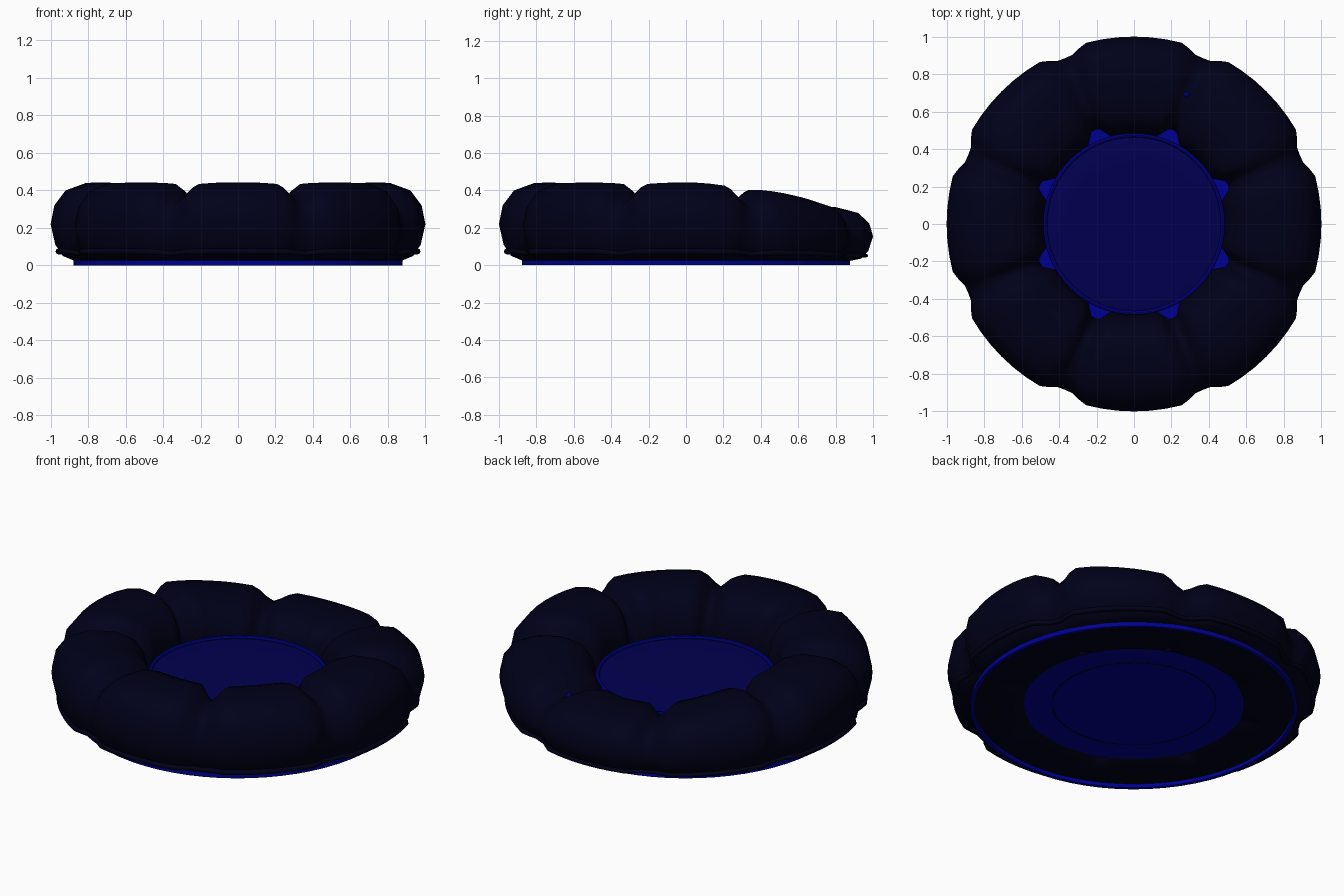
import bpy, bmesh, math
from math import sin, cos, pi, radians

if "Cube" in bpy.data.objects:
    bpy.data.objects.remove(bpy.data.objects["Cube"])


def material(name, rgb):
    m = bpy.data.materials.new(name)
    m.diffuse_color = (*rgb, 1)
    m.use_nodes = True
    m.node_tree.nodes["Principled BSDF"].inputs["Base Color"].default_value = m.diffuse_color
    return m


NAVY = material("dark navy fabric", (0.0, 0.0, 0.0095))
BLUE = material("deep blue cushion", (0.0, 0.0, 0.08))
TRIM = material("bright blue trim", (0.0, 0.0, 0.28))


def grid_object(name, rings, mat, angle=40, close_section=True):
    """Skin a closed loop of cross-sections."""
    bm = bmesh.new()
    rows = [[bm.verts.new(p) for p in ring] for ring in rings]
    n, k = len(rows), len(rows[0])
    for i in range(n):
        a, b = rows[i], rows[(i + 1) % n]
        for j in range(k if close_section else k - 1):
            q = (j + 1) % k
            bm.faces.new((a[j], b[j], b[q], a[q]))
    bmesh.ops.remove_doubles(bm, verts=bm.verts, dist=1e-5)
    bmesh.ops.recalc_face_normals(bm, faces=bm.faces)
    mesh = bpy.data.meshes.new(name)
    bm.to_mesh(mesh)
    bm.free()
    ob = bpy.data.objects.new(name, mesh)
    bpy.context.collection.objects.link(ob)
    mesh.materials.append(mat)
    bpy.ops.object.select_all(action='DESELECT')
    ob.select_set(True)
    bpy.context.view_layer.objects.active = ob
    bpy.ops.object.shade_smooth_by_angle(angle=radians(angle))
    return ob


def lathe(name, profile, mat, steps=64, closed=True):
    rings = []
    for i in range(steps):
        t = 2 * pi * i / steps
        rings.append([(r * cos(t), r * sin(t), z) for r, z in profile])
    return grid_object(name, rings, mat, close_section=closed)


def circle(r, z, rad, n=8):
    return [(r + rad * cos(2 * pi * j / n), z + rad * sin(2 * pi * j / n)) for j in range(n)]


def back_drop(t):
    """Height factor: the rim is lower at the back."""
    d = abs((t - pi / 2 + pi) % (2 * pi) - pi)
    return 0.85 - 0.15 * cos(2 * d) if d < pi / 2 else 1.0


# Half a lobe: angle from its middle, sideways pinch, downward pinch
half = [(0, 0, 0), (5, 0, 0), (10, 0, 0.02), (14.8, 0, 0.07), (17.5, 0.45, 0.28),
        (20, 0.93, 0.66), (22.5, 1, 1)]
lobe_stations = [(-a, s, d) for a, s, d in half[:0:-1]] + half[:-1]
stations = [(radians(lobe * 45 + a), s, d) for lobe in range(8) for a, s, d in lobe_stations]


def lobed(name, section):
    rings = []
    for t, side, down in stations:
        ring = []
        for r, z in section:
            rr, zz = r, z
            if z > 0.03:
                rr += (-0.042 if r > 0.735 else 0.06) * side * min(1, abs(r - 0.735) / 0.2)
                zz = (0.018 + (z - 0.018) * (1 - 0.2 * down)) * back_drop(t)
            ring.append((rr * cos(t), rr * sin(t), zz))
        rings.append(ring)
    return grid_object(name, rings, NAVY, 100)


# Padded rim
lobed("padded_rim", [
    (1.0, 0.22), (0.98, 0.32), (0.92, 0.40), (0.81, 0.44), (0.735, 0.442),
    (0.66, 0.44), (0.56, 0.40), (0.505, 0.32), (0.483, 0.22), (0.495, 0.12),
    (0.54, 0.055), (0.60, 0.018), (0.868, 0.022), (0.935, 0.05), (0.975, 0.11)])

# Thin cord around the foot of the rim
lobed("rim_piping", circle(0.958, 0.074, 0.016))

# Base pan with a raised lip underneath
lathe("base_pan", [(0.0, 0.024), (0.3, 0.024), (0.6, 0.024), (0.857, 0.024), (0.857, 0.0),
                   (0.877, 0.0), (0.877, 0.026), (0.82, 0.026)], TRIM, 64, closed=False)

# Seat cushion with its piping
lathe("cushion", [(0.0, 0.212), (0.2, 0.211), (0.36, 0.21), (0.44, 0.208), (0.472, 0.2),
                  (0.478, 0.17), (0.478, 0.06), (0.44, 0.03), (0.0, 0.03)], BLUE, 64, closed=False)
lathe("cushion_piping", circle(0.474, 0.206, 0.011), TRIM)

# Stitch line under the base
lathe("base_stitch", [(0.437, 0.0225), (0.443, 0.0225), (0.443, 0.025), (0.437, 0.025)], NAVY)

# Small button in one rear seam
bpy.ops.mesh.primitive_uv_sphere_add(segments=12, ring_count=6, radius=0.017,
                                     location=(0.28, 0.69, 0.268))
button = bpy.context.object
button.name = "seam_button"
button.data.materials.append(TRIM)
bpy.ops.object.shade_smooth_by_angle()
